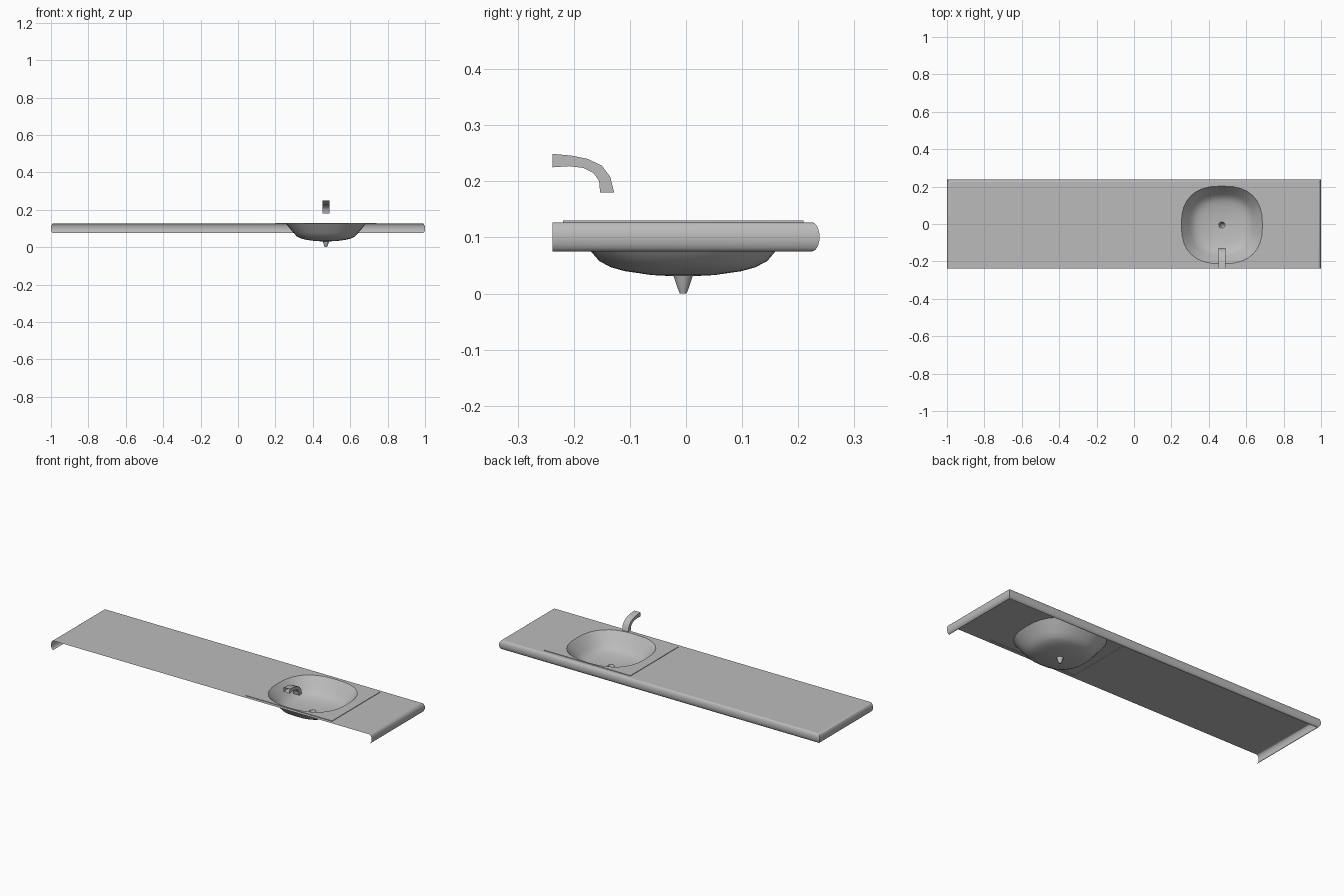
import bpy, bmesh, math
from mathutils import Vector

cube = bpy.data.objects.get("Cube")
if cube:
    bpy.data.objects.remove(cube)

grey = bpy.data.materials.new("matt grey")
grey.use_nodes = True
colour = (0.5, 0.5, 0.5, 1)
grey.diffuse_color = colour
grey.node_tree.nodes["Principled BSDF"].inputs["Base Color"].default_value = colour


def finish(name, bm, angle=35):
    bmesh.ops.remove_doubles(bm, verts=bm.verts, dist=0.0001)
    mesh = bpy.data.meshes.new(name)
    bm.to_mesh(mesh)
    bm.free()
    mesh.materials.append(grey)
    obj = bpy.data.objects.new(name, mesh)
    bpy.context.collection.objects.link(obj)
    bpy.ops.object.select_all(action="DESELECT")
    obj.select_set(True)
    bpy.context.view_layer.objects.active = obj
    bpy.ops.object.shade_smooth_by_angle(angle=math.radians(angle))
    return obj


def bridge(bm, rows, closed=False):
    """Join successive rows of points with quads."""
    rows = [[bm.verts.new(p) for p in row] for row in rows]
    for a, b in zip(rows, rows[1:]):
        n = len(a)
        for i in range(n if closed else n - 1):
            j = (i + 1) % n
            bm.faces.new((a[i], b[i], b[j], a[j]))
    return rows


DEPTH, TOP, BOTTOM, LIP = 0.238, 0.127, 0.075, 0.014
CX, CY, HX, HY = 0.47, -0.005, 0.27, 0.214

# Worktop sheet with a rectangular opening for the sink
bm = bmesh.new()
xs = [LIP - 1, CX - HX, CX + HX, 1 - LIP]
ys = [-DEPTH, CY - HY, CY + HY, DEPTH - LIP]
for i in range(3):
    for j in range(3):
        if (i, j) != (1, 1):
            corners = [(xs[i], ys[j]), (xs[i + 1], ys[j]),
                       (xs[i + 1], ys[j + 1]), (xs[i], ys[j + 1])]
            bm.faces.new([bm.verts.new((x, y, TOP)) for x, y in corners])
finish("worktop", bm)

# Rounded lip round three sides, mitred at the corners
bm = bmesh.new()
rows = []
for k in range(13):
    t = math.pi * k / 12
    inset = LIP * (1 - math.sin(t))
    z = (TOP + BOTTOM) / 2 + (TOP - BOTTOM) / 2 * math.cos(t)
    x, y = 1 - inset, DEPTH - inset
    rows.append([(x, -DEPTH, z), (x, y, z), (-x, y, z), (-x, -DEPTH, z)])
bridge(bm, rows)
finish("worktop_lip", bm)

# Sink: raised plate, rounded-square bowl and tapered drain
N = 32
angles = [2 * math.pi * i / N for i in range(N)]


def rectangle(z):
    row = []
    for a in angles:
        c, s = math.cos(a), math.sin(a)
        m = max(abs(c), abs(s))
        row.append((CX + HX * c / m, CY + HY * s / m, z))
    return row


def oval(rx, ry, z, power=2.5):
    row = []
    for a in angles:
        c, s = math.cos(a), math.sin(a)
        row.append((CX + rx * math.copysign(abs(c) ** (2 / power), c),
                    CY + ry * math.copysign(abs(s) ** (2 / power), s), z))
    return row


bowl = [(1, 0.13), (0.95, 0.117), (0.87, 0.095), (0.79, 0.075),
        (0.72, 0.058), (0.62, 0.047), (0.50, 0.040), (0.27, 0.033)]
drain = [(0.017, 0.031), (0.014, 0.022), (0.010, 0.010), (0.006, 0)]
bm = bmesh.new()
rows = [rectangle(TOP), rectangle(0.13)]
rows += [oval(0.217 * s, 0.208 * s, z) for s, z in bowl]
rows += [oval(r, r, z, 2) for r, z in drain]
rows = bridge(bm, rows, closed=True)
bm.faces.new(rows[-1])
finish("sink", bm)

# Curved spout: a rectangular tube, open at both ends
outer = [(-0.238, 0.249), (-0.205, 0.246), (-0.175, 0.240),
         (-0.150, 0.228), (-0.135, 0.208), (-0.128, 0.18)]
inner = [(-0.238, 0.225), (-0.208, 0.227), (-0.183, 0.224),
         (-0.165, 0.215), (-0.155, 0.201), (-0.153, 0.18)]
bm = bmesh.new()
left, right = CX + 0.019, CX - 0.019
bridge(bm, [[(right, *o), (left, *o), (left, *i), (right, *i)]
            for o, i in zip(outer, inner)], closed=True)
bmesh.ops.recalc_face_normals(bm, faces=bm.faces)
finish("spout", bm)
